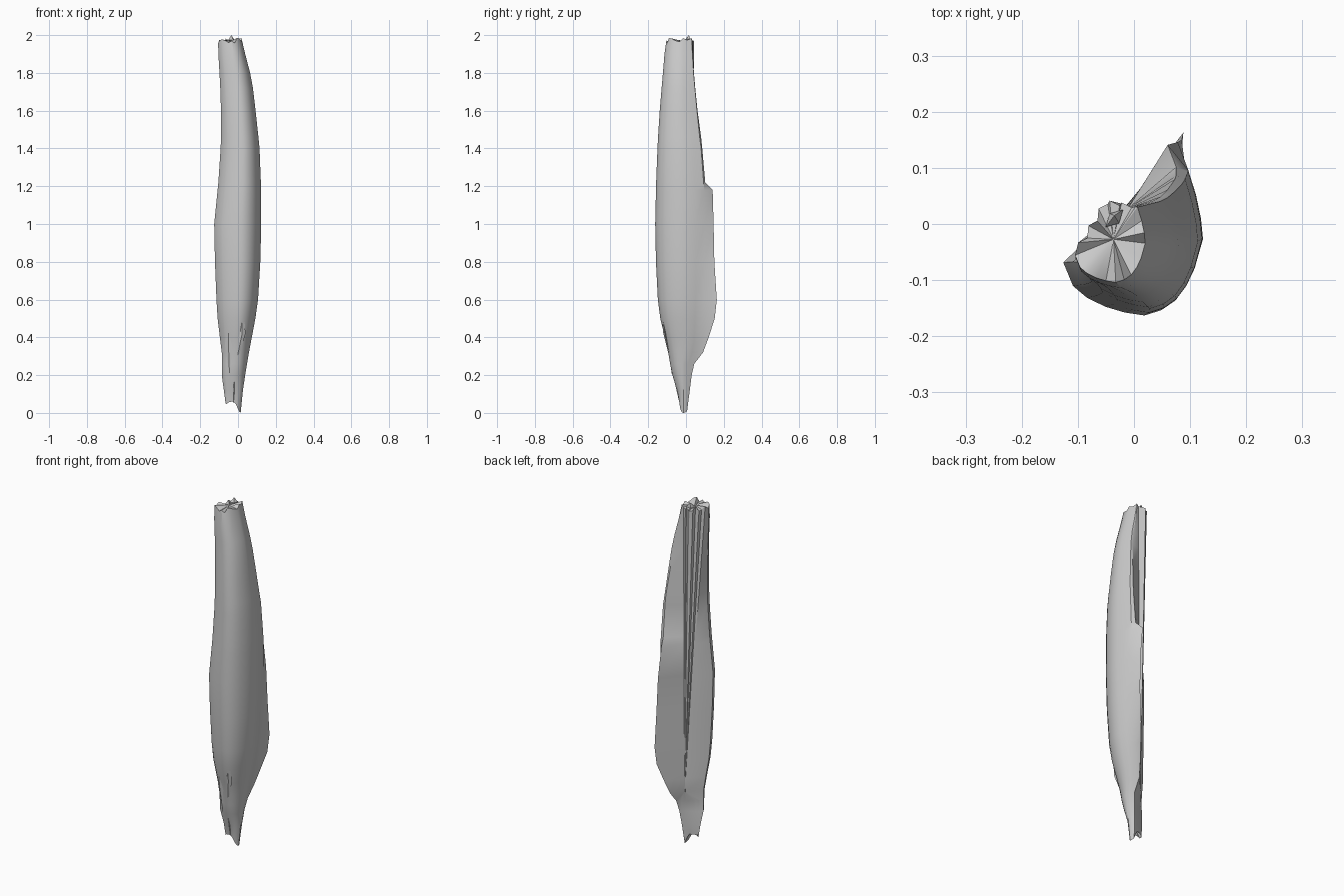
import bpy, bmesh, math, random
from mathutils import Vector

if "Cube" in bpy.data.objects:
    bpy.data.objects.remove(bpy.data.objects["Cube"])

random.seed(4)

grey = bpy.data.materials.new("weathered_grey")
grey.diffuse_color = (0.6, 0.6, 0.6, 1)
grey.use_nodes = True
grey.node_tree.nodes["Principled BSDF"].inputs["Base Color"].default_value = grey.diffuse_color


def finish(name, bm, angle):
    bmesh.ops.recalc_face_normals(bm, faces=bm.faces)
    mesh = bpy.data.meshes.new(name)
    bm.to_mesh(mesh)
    bm.free()
    mesh.materials.append(grey)
    ob = bpy.data.objects.new(name, mesh)
    bpy.context.collection.objects.link(ob)
    bpy.ops.object.select_all(action='DESELECT')
    ob.select_set(True)
    bpy.context.view_layer.objects.active = ob
    bpy.ops.object.shade_smooth_by_angle(angle=math.radians(angle))
    return ob


# Rounded outer side of the cross-section, as fractions of the section box
ROUND = [(0, .36), (.07, .2), (.17, .12), (.3, .06), (.44, .02), (.58, 0),
         (.7, .035), (.8, .1), (.88, .2), (.94, .32), (1, .52), (.985, .66),
         (.95, .82), (.89, 1)]

# Rows: height, x min, x max, y min, y max of body, then x and y of the thin edge
ROWS = [
    (0.00, -.066, .014, -.035, .005, .004, .006),
    (0.12, -.075, .026, -.047, .016, .013, .020),
    (0.20, -.086, .038, -.072, .024, .022, .030),
    (0.26, -.084, .048, -.084, .034, .032, .044),
    (0.32, -.086, .058, -.094, .060, .040, .090),
    (0.40, -.096, .073, -.112, .078, .058, .120),
    (0.50, -.108, .092, -.136, .088, .082, .152),
    (0.60, -.114, .106, -.149, .094, .088, .163),
    (0.80, -.122, .118, -.159, .098, .085, .150),
    (1.00, -.126, .123, -.163, .099, .078, .146),
    (1.18, -.108, .122, -.159, .096, .060, .141),
    (1.22, -.104, .121, -.158, .093, .075, .102),
    (1.40, -.092, .114, -.151, .080, .075, .086),
    (1.46, -.090, .108, -.148, .072, .073, .080),
    (1.60, -.090, .093, -.139, .058, .060, .061),
    (1.72, -.094, .079, -.129, .047, .048, .049),
    (1.80, -.098, .064, -.122, .040, .036, .042),
    (1.90, -.104, .038, -.114, .034, .018, .036),
    (1.975, -.105, .020, -.104, .030, .003, .031),
]
BACK = 11                          # strips across the split side
HUB = Vector((-.014, .034, .29))   # point where the grooves meet
TOP = 1.975
# Split side at the top, from the thin edge round to the left
TORN = [Vector((.003, .031, TOP)), Vector((-.05, .04, TOP)), Vector((-.105, -.052, TOP))]
OUT = Vector((-.72, .69, 0))


def section(row):
    z, x0, x1, y0, yb, xe, ye = row
    pts = [Vector((x0 + u * (x1 - x0), y0 + v * (yb - y0), z)) for u, v in ROUND]
    edge, left = Vector((xe, ye, z)), pts[0]
    pts.append(edge)
    f = (z - HUB.z) / (TOP - HUB.z)
    for i in range(1, BACK):
        t = i / BACK
        if f > 0:    # grooves fan out from the hub to the torn top
            if t < .45:
                torn = TORN[0].lerp(TORN[1], t / .45)
            else:
                torn = TORN[1].lerp(TORN[2], (t - .45) / .55)
            torn = torn + OUT * (.005 * (-1) ** i)
            p = HUB.lerp(torn, max(f, .05))
            p.z = z
        else:        # narrow foot
            p = edge.lerp(left, t) + OUT * (.004 * math.sin(math.pi * t))
        pts.append(p)
    return pts


# Main split piece, lofted from the rows with ragged ends
bm = bmesh.new()
rings = []
for k, row in enumerate(ROWS):
    pts = section(row)
    if k == 0:   # two fangs at the foot
        for p in pts:
            u = (p.x - row[1]) / (row[2] - row[1])
            p.z = max(0, .058 * (1 - u) + .035 * math.sin(math.pi * u) ** 2
                      + random.uniform(-.012, .012) * (1 - u))
        min(pts, key=lambda p: p.z).z = 0
    if k == len(ROWS) - 1:   # torn top
        for p in pts:
            p.z += random.uniform(-.02, .012)
    rings.append([bm.verts.new(p) for p in pts])
n = len(rings[0])
for a, b in zip(rings, rings[1:]):
    for i in range(n):
        j = (i + 1) % n
        bm.faces.new((a[i], a[j], b[j], b[i]))
for ring, z in ((rings[0], .085), (rings[-1], 1.97)):
    mid = sum((v.co for v in ring), Vector()) / n
    hub = bm.verts.new((mid.x, mid.y, z))
    for i in range(n):
        bm.faces.new((ring[i], ring[(i + 1) % n], hub))
finish("split_wood", bm, 30)


# Torn slivers: flat spindles lying along the surface
def sliver(name, top, mid, low, width, depth, facing):
    bm = bmesh.new()
    side = Vector((-facing[1], facing[0], 0)).normalized()
    out = Vector((facing[0], facing[1], 0)).normalized()
    mid = Vector(mid)
    ends = [bm.verts.new(top), bm.verts.new(low)]
    ring = [bm.verts.new(mid + d) for d in
            (side * width, out * depth, -side * width, -out * depth)]
    for i in range(4):
        for e in ends:
            bm.faces.new((ring[i], ring[(i + 1) % 4], e))
    finish(name, bm, 30)


sliver("front_sliver", (.02, -.148, .66), (.022, -.112, .42), (-.02, -.070, .22),
       .018, .008, (0, -1))
sliver("left_sliver", (-.05, -.118, .56), (-.048, -.090, .36), (-.045, -.074, .20),
       .022, .008, (-.3, -1))
sliver("foot_sliver", (-.02, -.080, .30), (-.02, -.052, .17), (-.025, -.034, .05),
       .012, .010, (0, -1))
sliver("top_sliver", (-.035, .015, 2.0), (-.035, .01, 1.975), (-.035, .01, 1.92),
       .022, .012, (-.7, .7))
